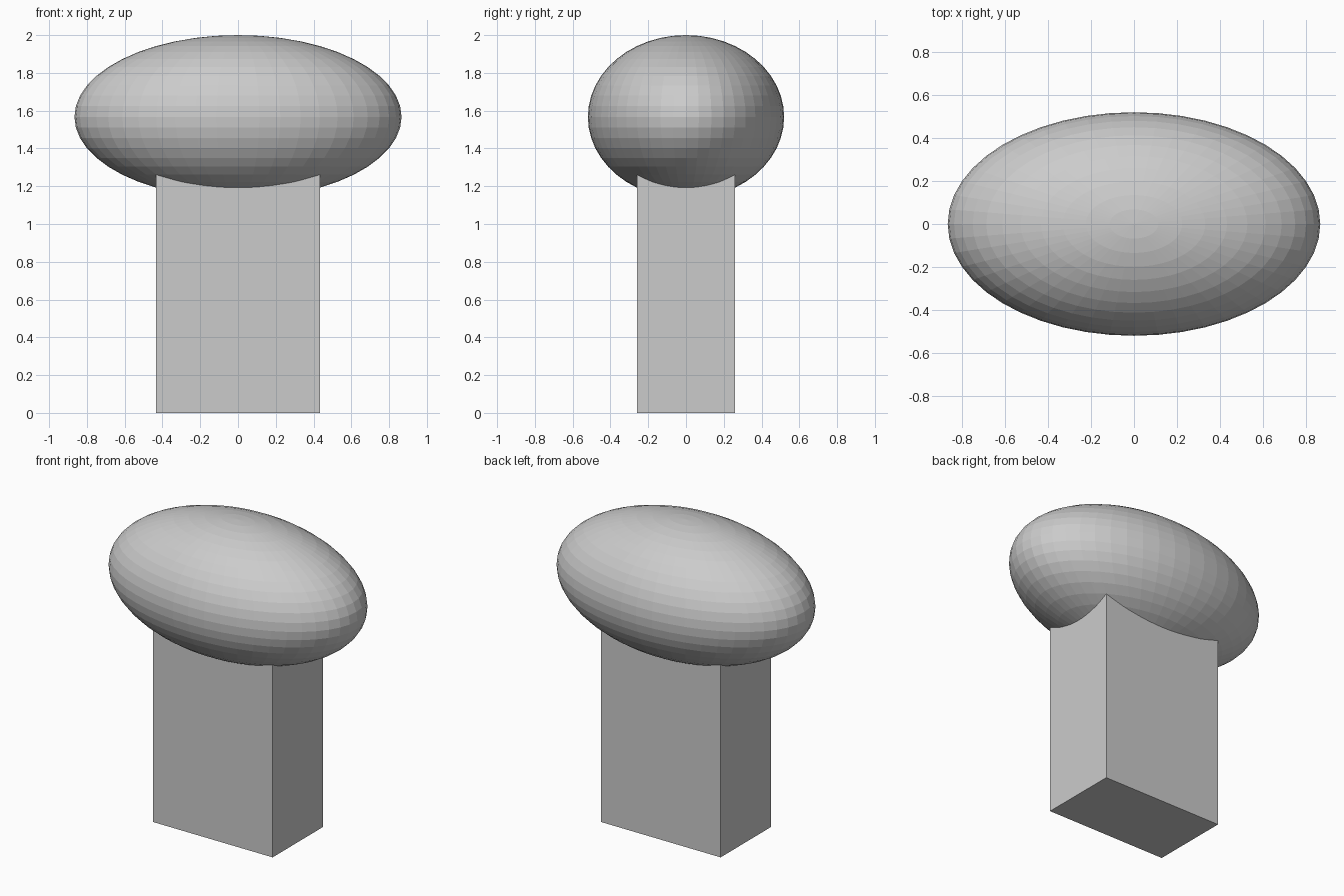
import bpy

if "Cube" in bpy.data.objects:
    bpy.data.objects.remove(bpy.data.objects["Cube"])

UNIT = 0.433          # half-width of the post
CENTRE_Z = 2.0 - UNIT

# Rectangular post, its top buried in the rounded cap
post_height = 3 * UNIT
bpy.ops.mesh.primitive_cube_add(size=1, location=(0, 0, post_height / 2))
post = bpy.context.object
post.name = "post"
post.scale = (2 * UNIT, 1.2 * UNIT, post_height)

# Faceted ellipsoid cap
bpy.ops.mesh.primitive_uv_sphere_add(segments=48, ring_count=24, radius=1,
                                     location=(0, 0, CENTRE_Z))
cap = bpy.context.object
cap.name = "rounded_cap"
cap.scale = (2 * UNIT, 1.2 * UNIT, UNIT)
bpy.ops.object.shade_flat()
